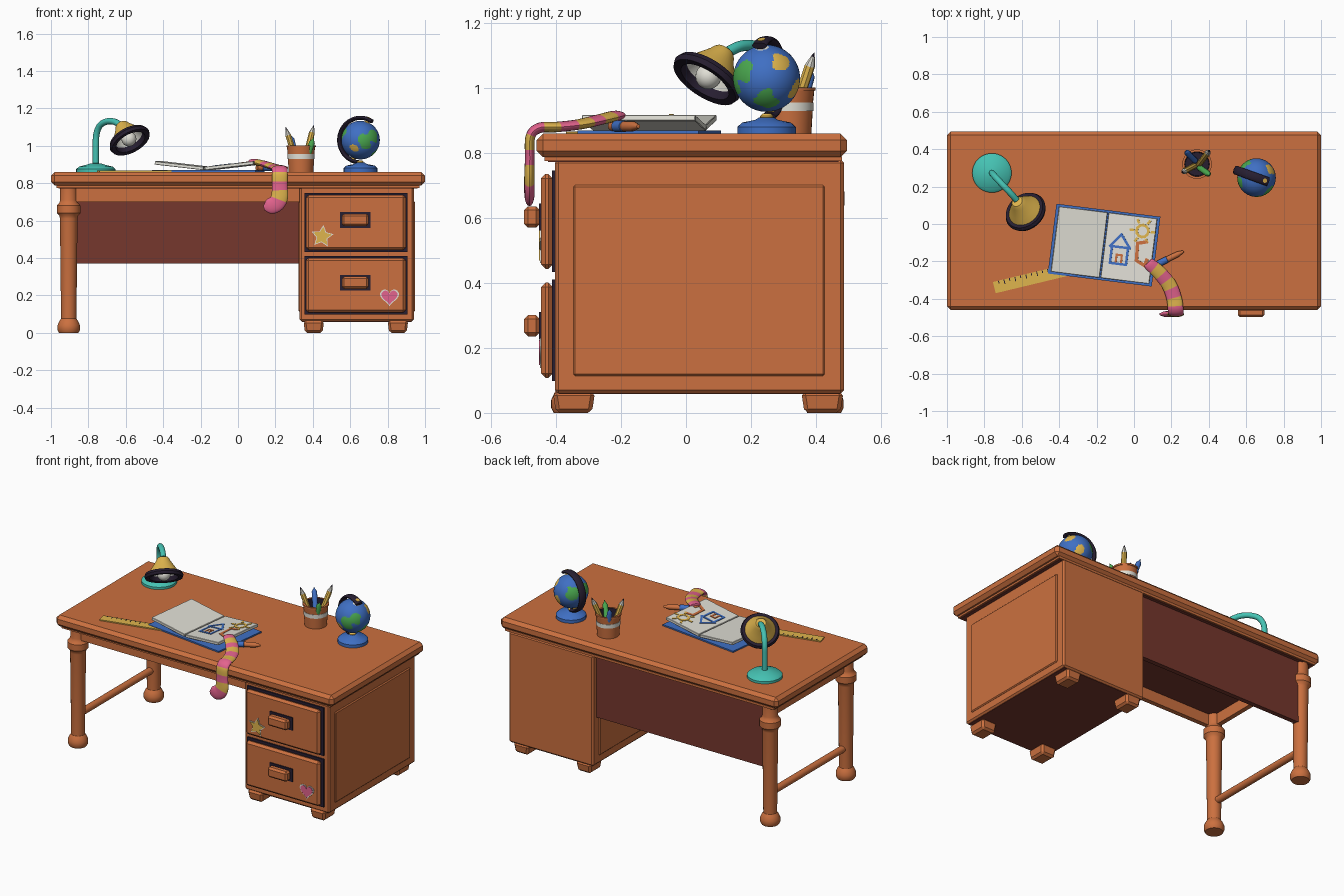
import bpy, bmesh, math
from mathutils import Vector as V, Matrix as M

if "Cube" in bpy.data.objects:
    bpy.data.objects.remove(bpy.data.objects["Cube"])

COL = dict(wood=(.60, .163, .050), dark_wood=(.18, .038, .026), dark=(.02, .013, .03), teal=(.06, .54, .45),
           yellow=(.74, .46, .075), blue=(.05, .16, .55), green=(.07, .40, .08), white=(.75, .74, .67),
           pink=(.77, .125, .27))
MATS = {}
for k, c in COL.items():
    MATS[k] = bpy.data.materials.new(k)
    MATS[k].diffuse_color = (*c, 1)


def finish(name, bm, mats, angle=.6):
    """Turn a bmesh into an object, smooth below the given angle."""
    bmesh.ops.recalc_face_normals(bm, faces=bm.faces)
    for f in bm.faces:
        f.smooth = True
    for e in bm.edges:
        e.smooth = e.calc_face_angle(0) < angle
    me = bpy.data.meshes.new(name)
    bm.to_mesh(me)
    bm.free()
    for m in mats:
        me.materials.append(MATS[m])
    ob = bpy.data.objects.new(name, me)
    bpy.context.collection.objects.link(ob)
    return ob


def box(name, x0, x1, y0, y1, z0, z1, mat, bev=0, mx=M(), seg=1, taper=1):
    bm = bmesh.new()
    bmesh.ops.create_cube(bm, size=1)
    for v in bm.verts:
        k = taper if v.co.z < 0 else 1
        v.co = V(((x0 + x1) / 2 + v.co.x * k * (x1 - x0), (y0 + y1) / 2 + v.co.y * k * (y1 - y0),
                  (z0 + z1) / 2 + v.co.z * (z1 - z0)))
    if bev:
        bmesh.ops.bevel(bm, geom=bm.edges[:], offset=bev, segments=seg, affect='EDGES', profile=.5)
    bm.transform(mx)
    return finish(name, bm, [mat], .5)


def lathe(name, prof, mats, loc=(0, 0, 0), axis=(0, 0, 1), n=32):
    """Spin (radius, height) points; one material per segment, last one repeats."""
    bm = bmesh.new()
    rings = [[bm.verts.new((r * math.cos(t * math.tau / n), r * math.sin(t * math.tau / n), z))
              for t in range(n)] for r, z in prof]
    names = list(dict.fromkeys(mats))
    for i in range(len(rings) - 1):
        for j in range(n):
            a, b = rings[i], rings[i + 1]
            f = bm.faces.new((a[j], a[(j + 1) % n], b[(j + 1) % n], b[j]))
            f.material_index = names.index(mats[min(i, len(mats) - 1)])
    bmesh.ops.remove_doubles(bm, verts=bm.verts, dist=1e-5)
    bm.transform(M.Translation(loc) @ V(axis).to_track_quat('Z', 'Y').to_matrix().to_4x4())
    return finish(name, bm, names)


def sweep(name, pts, nrms, ws, ts, mats, rule=lambda u: 0, n=16, sub=6):
    """Elliptic section along a smooth path; nrms give the thin direction, rule the material by length."""
    def spl(a, i, t):
        p = [a[max(0, min(len(a) - 1, i + d))] for d in (-1, 0, 1, 2)]
        return p[1] + (p[2] - p[0]) * t / 2 + (p[0] * 2 - p[1] * 5 + p[2] * 4 - p[3]) * t * t / 2 \
            + (p[1] * 3 - p[0] - p[2] * 3 + p[3]) * t ** 3 / 2
    pts, nrms = [V(p) for p in pts], [V(p) for p in nrms]
    S = [(i, k / sub) for i in range(len(pts) - 1) for k in range(sub)] + [(len(pts) - 2, 1)]
    C = [spl(pts, *s) for s in S]
    D = [0]
    for a, b in zip(C, C[1:]):
        D.append(D[-1] + (b - a).length)
    bm, rings = bmesh.new(), []
    for q, s in enumerate(S):
        T = (C[min(q + 1, len(C) - 1)] - C[max(q - 1, 0)]).normalized()
        W = T.cross(spl(nrms, *s)).normalized()
        N = W.cross(T)
        w, t = spl(ws, *s), spl(ts, *s)
        rings.append([bm.verts.new(C[q] + W * w * math.cos(a * math.tau / n) + N * t * math.sin(a * math.tau / n))
                      for a in range(n)])
    for q in range(len(rings) - 1):
        for j in range(n):
            f = bm.faces.new((rings[q][j], rings[q][(j + 1) % n], rings[q + 1][(j + 1) % n], rings[q + 1][j]))
            f.material_index = rule((D[q] + D[q + 1]) / 2 / D[-1])
    bm.faces.new(rings[0])
    bm.faces.new(rings[-1])
    return finish(name, bm, mats)


def plate(name, pts, mx, d, mat):
    bm = bmesh.new()
    f = bm.faces.new([bm.verts.new((x, y, 0)) for x, y in pts])
    r = bmesh.ops.extrude_face_region(bm, geom=[f])
    bmesh.ops.translate(bm, verts=[v for v in r['geom'] if isinstance(v, bmesh.types.BMVert)], vec=(0, 0, d))
    bm.transform(mx)
    return finish(name, bm, [mat], .4)


def stroke(name, pts, w, mx, mat):
    """Painted line made of thin bars."""
    for a, b in zip(pts, pts[1:]):
        d = V(b) - V(a)
        m = mx @ M.Translation((*a, 0)) @ M.Rotation(math.atan2(d.y, d.x), 4, 'Z')
        box(name, -w * .4, d.length + w * .4, -w / 2, w / 2, 0, .003, mat, mx=m)


# desk top, rails, back panel
box('desk_top', -1, 1, -.46, .495, .787, .86, 'wood', .02)
box('top_underframe', -.97, .97, -.435, .48, .775, .79, 'wood')
box('top_underside', -.96, .96, -.425, .47, .772, .78, 'dark_wood')
box('front_apron', -.9, .34, -.38, -.35, .70, .78, 'wood')
box('side_apron', -.92, -.89, -.36, .43, .70, .78, 'wood')
box('back_panel', -.9, .34, .42, .45, .37, .78, 'dark_wood')
# turned legs and stretcher
for nm, y in (('front_leg', -.355), ('back_leg', .425)):
    lathe(nm, [(0, 0), (.052, 0), (.06, .015), (.06, .04), (.05, .062), (.041, .075), (.047, .61), (.05, .625),
               (.063, .64), (.063, .68), (.05, .695), (.046, .71), (.046, .78)], ['wood'], (-.905, y, 0))
lathe('leg_stretcher', [(.022, 0), (.022, .78)], ['wood'], (-.905, -.355, .2), (0, 1, 0), 20)
# cabinet with raised side panels and feet
box('cabinet', .33, .94, -.403, .486, .06, .78, 'wood', .01)
box('cabinet_underside', .342, .928, -.391, .474, .058, .07, 'dark_wood')
for nm, x0, x1 in (('right', .93, .947), ('left', .323, .34)):
    box(nm + '_side_panel', x0, x1, -.347, .427, .113, .702, 'wood', .006)
for x in (.35, .80):
    for y in (-.41, .355):
        box('cabinet_foot', x, x + .11, y, y + .13, 0, .065, 'wood', .012, taper=.85)
# drawers and handles
for z in (.443, .108):
    box('drawer_shadow_gap', .355, .905, -.412, -.40, z - .01, z + .303, 'dark')
    box('drawer_front', .363, .897, -.446, -.41, z, z + .293, 'wood', .014)
    h = z + .16
    box('handle_plate', .545, .708, -.452, -.44, h - .042, h + .042, 'dark')
    box('handle_grip', .555, .698, -.498, -.45, h - .033, h + .033, 'wood', .012)
# stickers
up = M.Rotation(math.pi / 2, 4, 'X')


def star(r):
    return [((r if i % 2 == 0 else r * .5) * math.sin(i * math.pi / 5 + .12),
             (r if i % 2 == 0 else r * .5) * math.cos(i * math.pi / 5 + .12)) for i in range(10)]


def heart(s):
    return [(s * 16 * math.sin(t) ** 3, s * (13 * math.cos(t) - 5 * math.cos(2 * t) - 2 * math.cos(3 * t)
             - math.cos(4 * t))) for t in (i * math.tau / 32 for i in range(32))]


for nm, fn, s, x, z, c in (('star', star, .062, .45, .515, 'yellow'), ('heart', heart, .0032, .81, .193, 'pink')):
    plate(nm + '_sticker_border', fn(s), M.Translation((x, -.445, z)) @ up, .004, 'white')
    plate(nm + '_sticker', fn(s * .85), M.Translation((x, -.447, z)) @ up, .006, c)
# lamp
lathe('lamp_base', [(0, 0), (.105, 0), (.105, .015), (.09, .028), (.05, .038), (.03, .045), (0, .048)], ['teal'],
      (-.76, .273, .86), n=40)
P = [(-.76, .273, .88), (-.76, .273, 1.0), (-.757, .27, 1.06), (-.738, .248, 1.108), (-.70, .207, 1.13),
     (-.66, .165, 1.128), (-.628, .128, 1.11)]
sweep('lamp_arm', P, [(.73, .68, 0)] * 7, [.017] * 7, [.017] * 7, ['teal'])
ax = V((.41, -.50, -.77)).normalized()
rim = V((-.58, .065, 1.03))
lathe('lamp_shade', [(0, -.11), (.03, -.11), (.038, -.10), (.043, -.088), (.072, -.045), (.10, 0), (.092, 0),
                     (.062, -.045), (.03, -.085), (0, -.085)], ['yellow'] * 6 + ['white'], rim, ax, 40)
lathe('lamp_rim', [(.08, -.014), (.108, -.016), (.116, 0), (.11, .016), (.085, .014), (.08, -.014)], ['dark'], rim, ax, 40)
lathe('lamp_bulb', [(.04 * math.sin(i * math.pi / 12), -.04 * math.cos(i * math.pi / 12)) for i in range(13)],
      ['white'], rim - ax * .008, ax, 24)
# globe
gc = V((.655, .248, 1.03))
lathe('globe_base', [(0, 0), (.09, 0), (.09, .02), (.075, .034), (.035, .042), (.022, .05), (0, .05)], ['blue'],
      (.655, .248, .86))
lathe('globe_post', [(.012, 0), (.02, .008), (.02, .016), (.012, .024)], ['yellow'], (.652, .248, .898))
tilt = V((.35, -.128, .93)).normalized()
lathe('globe_pin', [(0, -.13), (.012, -.13), (.012, .13), (0, .13)], ['yellow'], gc, tilt, 16)
BLOBS = [((.25, -1, -.05), .4, 2), ((.65, -.75, .2), .36, 2), ((-.35, -.85, -.45), .22, 1), ((.75, 0, -.65), .34, 2),
         ((.75, .4, .5), .3, 1), ((-.5, .6, .2), .42, 2), ((.4, .9, -.3), .3, 1), ((-.9, -.2, .3), .3, 2), (tilt, .2, 3)]
bm = bmesh.new()
bmesh.ops.create_uvsphere(bm, u_segments=96, v_segments=64, radius=.103)
for f in bm.faces:
    d = f.calc_center_median().normalized()
    for p, r, m in BLOBS:
        if d.angle(V(p)) < r + (.05 * math.sin(9 * d.x + 5 * d.z) + .05 * math.sin(11 * d.z - 7 * d.y) if m < 3 else 0):
            f.material_index = m
bm.transform(M.Translation(gc))
finish('globe_ball', bm, ['blue', 'yellow', 'green', 'white'])
dirs = [V((.94 * math.cos(a), -.34 * math.cos(a), math.sin(a))) for a in (math.radians(57 + 11.5 * i) for i in range(19))]
sweep('globe_meridian', [gc + d * .119 for d in dirs], dirs, [.024] * 19, [.011] * 19, ['dark'], sub=3)
# pencil cup with dark inside
cup = V((.337, .32, .86))
lathe('pencil_cup', [(0, 0), (.066, 0), (.07, .07), (.073, .07), (.073, .095), (.071, .095), (.075, .132), (.079, .132),
                     (.079, .142), (.066, .142), (.062, .02), (0, .02)], ['wood'] * 2 + ['white'] * 3 + ['wood'] * 4 + ['dark'], cup)
for nm, c, b, t in (('pencil', 'yellow', (-.015, -.01), (-.082, -.045, .24)), ('pencil', 'yellow', (.012, .0), (.068, .075, .25)),
                    ('blue_crayon', 'blue', (-.012, .02), (-.06, .068, .205)),
                    ('green_crayon', 'green', (.015, -.02), (.068, -.058, .185))):
    b, t = V((*b, .022)), V(t)
    L = (t - b).length
    pencil = nm == 'pencil'
    lathe(nm, [(0, 0), (.016, 0), (.016, L - (.045 if pencil else .03)), (.006, L - .014), (0, L)],
          [c, c] + (['white', 'dark'] if pencil else [c]), cup + b, t - b, 8 if pencil else 16)
# open book with a drawing
B = M.Translation((-.16, -.113, .86)) @ M.Rotation(math.radians(-7.1), 4, 'Z')
box('book_cover', -.28, .28, -.188, .188, 0, .009, 'blue', mx=B)
for s, nm in ((-1, 'left'), (1, 'right')):
    pg = B @ M.Translation((0, 0, .009)) @ M.Rotation(-s * math.radians(6.5), 4, 'Y')
    x0, x1 = sorted((s * .005, s * .268))
    box(nm + '_pages', x0, x1, -.176, .176, 0, .018, 'white', .002, mx=pg)
pg = pg @ M.Translation((0, 0, .0178))
stroke('drawn_house', [(.045, -.09), (.045, 0), (.132, 0), (.132, -.09), (.045, -.09)], .013, pg, 'blue')
stroke('drawn_roof', [(.035, 0), (.088, .068), (.142, 0)], .013, pg, 'blue')
stroke('drawn_door', [(.075, -.08), (.075, -.042), (.104, -.042), (.104, -.08)], .011, pg, 'wood')
stroke('drawn_path', [(.226, .045), (.18, .032), (.185, -.06), (.232, -.082), (.24, -.05)], .018, pg, 'wood')
ring = [(math.cos(i * math.pi / 6), math.sin(i * math.pi / 6)) for i in range(13)]
stroke('drawn_sun', [(.198 + .032 * a, .1 + .032 * b) for a, b in ring], .014, pg, 'yellow')
for a, b in ring[:12:2]:
    stroke('drawn_ray', [(.198 + .05 * a, .1 + .05 * b), (.198 + .065 * a, .1 + .065 * b)], .013, pg, 'yellow')
# ruler
R = M.Translation((-.747, -.34, .86)) @ M.Rotation(math.radians(13.5), 4, 'Z')
box('ruler', 0, .42, -.031, .031, 0, .007, 'yellow', mx=R)
for i in range(1, 14):
    box('ruler_mark', i * .03 - .0025, i * .03 + .0025, .016 if i % 2 else .006, .03, .006, .008, 'dark', mx=R)
# loose crayon
lathe('loose_crayon', [(0, 0), (.014, 0), (.015, .03), (.018, .032), (.018, .085), (.016, .087), (.015, .15), (.006, .183),
                       (0, .185)], ['wood', 'wood', 'blue', 'blue', 'blue', 'wood'], (.10, -.228, .882), (.165, .082, 0), 20)
# striped sock hanging over the edge
P = [(.075, -.205, .916), (.09, -.22, .914), (.14, -.265, .903), (.19, -.33, .888), (.215, -.40, .88), (.222, -.452, .877),
     (.223, -.479, .85), (.223, -.481, .78), (.222, -.482, .725), (.203, -.482, .69), (.165, -.482, .675), (.138, -.482, .668)]
N = [(0, 0, 1)] * 5 + [(0, -.5, 1)] + [(0, -1, .15)] + [(0, -1, 0)] * 5
sweep('striped_sock', P, N, [.028, .034, .038, .04, .041, .042, .042, .042, .045, .045, .04, .012],
      [.012, .016, .016, .016, .016, .016, .015, .015, .016, .016, .015, .005], ['pink', 'yellow'],
      lambda u: 0 if u > .833 else int(u * 12) % 2, n=20, sub=10)

for m in bpy.data.materials:
    if m.users and not m.is_grease_pencil:
        m.use_nodes = True
        m.node_tree.nodes["Principled BSDF"].inputs["Base Color"].default_value = m.diffuse_color
